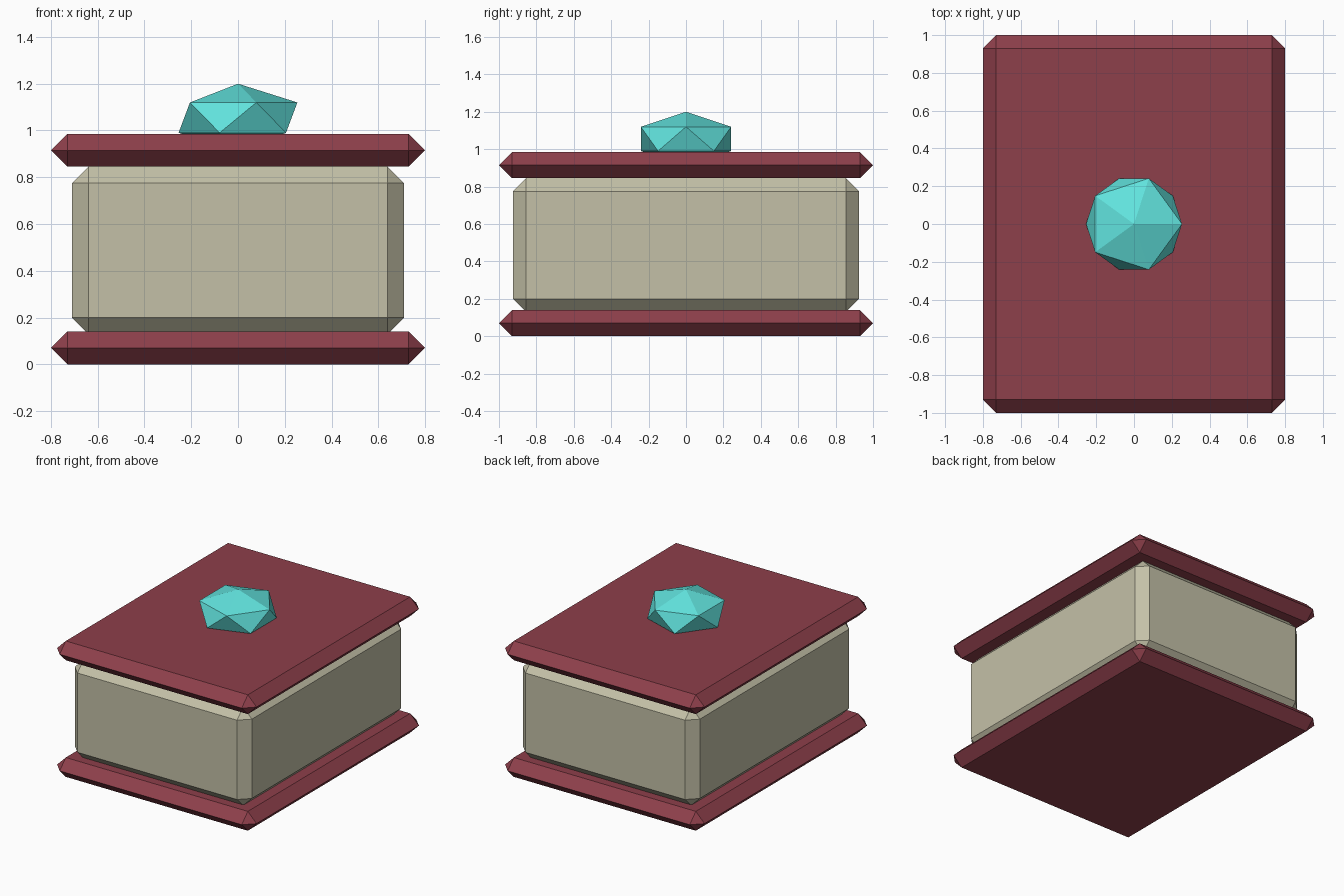
import bpy
import bmesh
from mathutils import Matrix

if "Cube" in bpy.data.objects:
    bpy.data.objects.remove(bpy.data.objects["Cube"])


def material(name, color):
    mat = bpy.data.materials.new(name)
    mat.diffuse_color = (*color, 1)
    mat.use_nodes = True
    mat.node_tree.nodes["Principled BSDF"].inputs["Base Color"].default_value = mat.diffuse_color
    return mat


def finish(bm, name, mat):
    mesh = bpy.data.meshes.new(name)
    bm.to_mesh(mesh)
    bm.free()
    mesh.materials.append(mat)
    obj = bpy.data.objects.new(name, mesh)
    bpy.context.collection.objects.link(obj)
    return obj


def chamfered_box(name, width, depth, z0, z1, chamfer, mat):
    bm = bmesh.new()
    place = Matrix.Translation((0, 0, (z0 + z1) / 2)) @ Matrix.Diagonal((width, depth, z1 - z0, 1))
    bmesh.ops.create_cube(bm, size=1, matrix=place)
    bmesh.ops.bevel(bm, geom=bm.edges[:], offset=chamfer, offset_type='OFFSET',
                    segments=1, affect='EDGES', clamp_overlap=True)
    # merge the side strips that close up when the chamfers meet
    bmesh.ops.remove_doubles(bm, verts=bm.verts[:], dist=0.001)
    bmesh.ops.recalc_face_normals(bm, faces=bm.faces[:])
    return finish(bm, name, mat)


red = material("dark_red", (0.27, 0.05, 0.07))
beige = material("beige", (0.55, 0.53, 0.39))
teal = material("turquoise", (0.12, 0.77, 0.73))

# Matching base and lid slabs with a body between them
chamfered_box("base", 1.6, 2.0, 0.0, 0.14, 0.07, red)
chamfered_box("body", 1.42, 1.85, 0.13, 0.845, 0.07, beige)
chamfered_box("lid", 1.6, 2.0, 0.845, 0.985, 0.07, red)

# Flattened icosahedron gem, its point sunk into the lid
bm = bmesh.new()
bmesh.ops.create_icosphere(
    bm, subdivisions=1, radius=1,
    matrix=Matrix.Translation((0, 0, 1.055)) @ Matrix.Diagonal((0.284, 0.284, 0.145, 1)))
finish(bm, "gem", teal)
